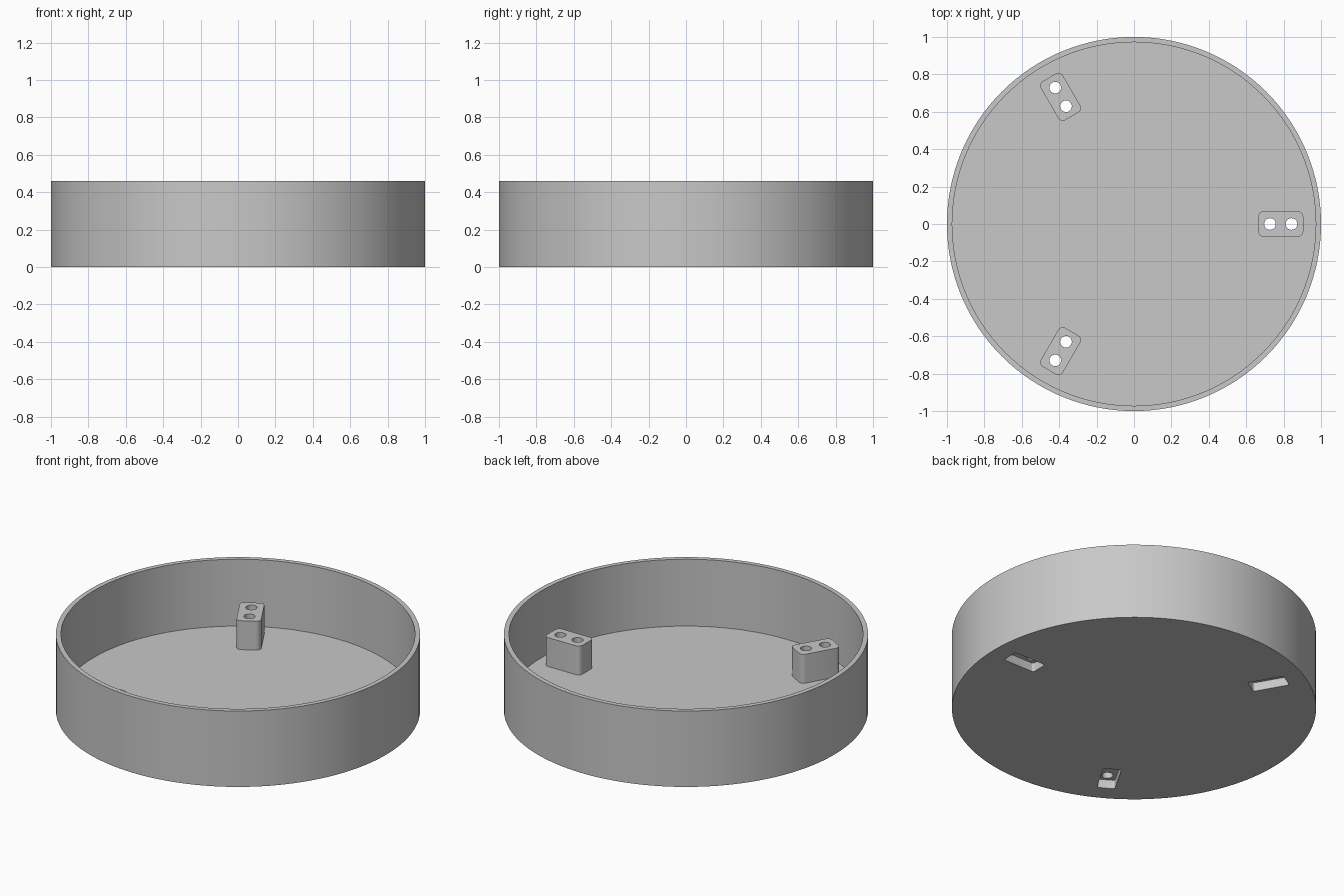
import bpy, bmesh, math
from mathutils import Matrix

if "Cube" in bpy.data.objects:
    bpy.data.objects.remove(bpy.data.objects["Cube"])

FLOOR, RIM, POST_TOP, SLOT_TOP = 0.055, 0.46, 0.23, 0.053
POST_R = 0.785  # distance of the post centres from the axis

grey = bpy.data.materials.new("light grey")
grey.diffuse_color = (0.58, 0.58, 0.58, 1)
grey.use_nodes = True
grey.node_tree.nodes["Principled BSDF"].inputs["Base Color"].default_value = grey.diffuse_color


def prism(name, outline, z0, z1, turn=0.0):
    """Extrude a closed xy outline from z0 to z1, turned about the z axis."""
    bm = bmesh.new()
    low = bm.faces.new([bm.verts.new((x, y, z0)) for x, y in outline])
    ext = bmesh.ops.extrude_face_region(bm, geom=[low], use_keep_orig=True)
    top = [v for v in ext["geom"] if isinstance(v, bmesh.types.BMVert)]
    bmesh.ops.translate(bm, verts=top, vec=(0, 0, z1 - z0))
    bmesh.ops.recalc_face_normals(bm, faces=bm.faces)
    bm.transform(Matrix.Rotation(turn, 4, "Z"))
    mesh = bpy.data.meshes.new(name)
    bm.to_mesh(mesh)
    bm.free()
    mesh.materials.append(grey)
    obj = bpy.data.objects.new(name, mesh)
    bpy.context.collection.objects.link(obj)
    return obj


def circle(radius, n, cx=0.0):
    return [(cx + radius * math.cos(2 * math.pi * i / n),
             radius * math.sin(2 * math.pi * i / n)) for i in range(n)]


def rounded_box(cx, a, b, r, n=6):
    """Rectangle of half sizes a, b with rounded corners."""
    pts = []
    for k, (sx, sy) in enumerate(((1, 1), (-1, 1), (-1, -1), (1, -1))):
        for i in range(n + 1):
            t = math.pi / 2 * (k + i / n)
            pts.append((cx + sx * (a - r) + r * math.cos(t),
                        sy * (b - r) + r * math.sin(t)))
    return pts


def combine(target, tool, operation):
    """Apply a boolean and remove the tool object."""
    bpy.context.view_layer.objects.active = target
    mod = target.modifiers.new("cut", "BOOLEAN")
    mod.operation, mod.solver, mod.object = operation, "EXACT", tool
    bpy.ops.object.modifier_apply(modifier=mod.name)
    bpy.data.objects.remove(tool)


# Round tray with a thin wall
tray = prism("round_tray", circle(1.0, 128), 0, RIM)
combine(tray, prism("cavity", circle(0.972, 128), FLOOR, RIM + 0.1), "DIFFERENCE")

# Three posts, each with a recess underneath and two through holes
for k in range(3):
    turn = k * 2 * math.pi / 3
    combine(tray, prism("post", rounded_box(POST_R, 0.12, 0.068, 0.028),
                        0.02, POST_TOP, turn), "UNION")
    combine(tray, prism("recess", rounded_box(POST_R, 0.105, 0.05, 0.014),
                        -0.1, SLOT_TOP, turn), "DIFFERENCE")
    for cx in (0.727, 0.842):
        combine(tray, prism("hole", circle(0.031, 32, cx), 0.03, 0.4, turn), "DIFFERENCE")

# Smooth curved walls, sharp rims
bpy.ops.object.select_all(action="DESELECT")
tray.select_set(True)
bpy.context.view_layer.objects.active = tray
bpy.ops.object.shade_smooth_by_angle(angle=math.radians(30))
